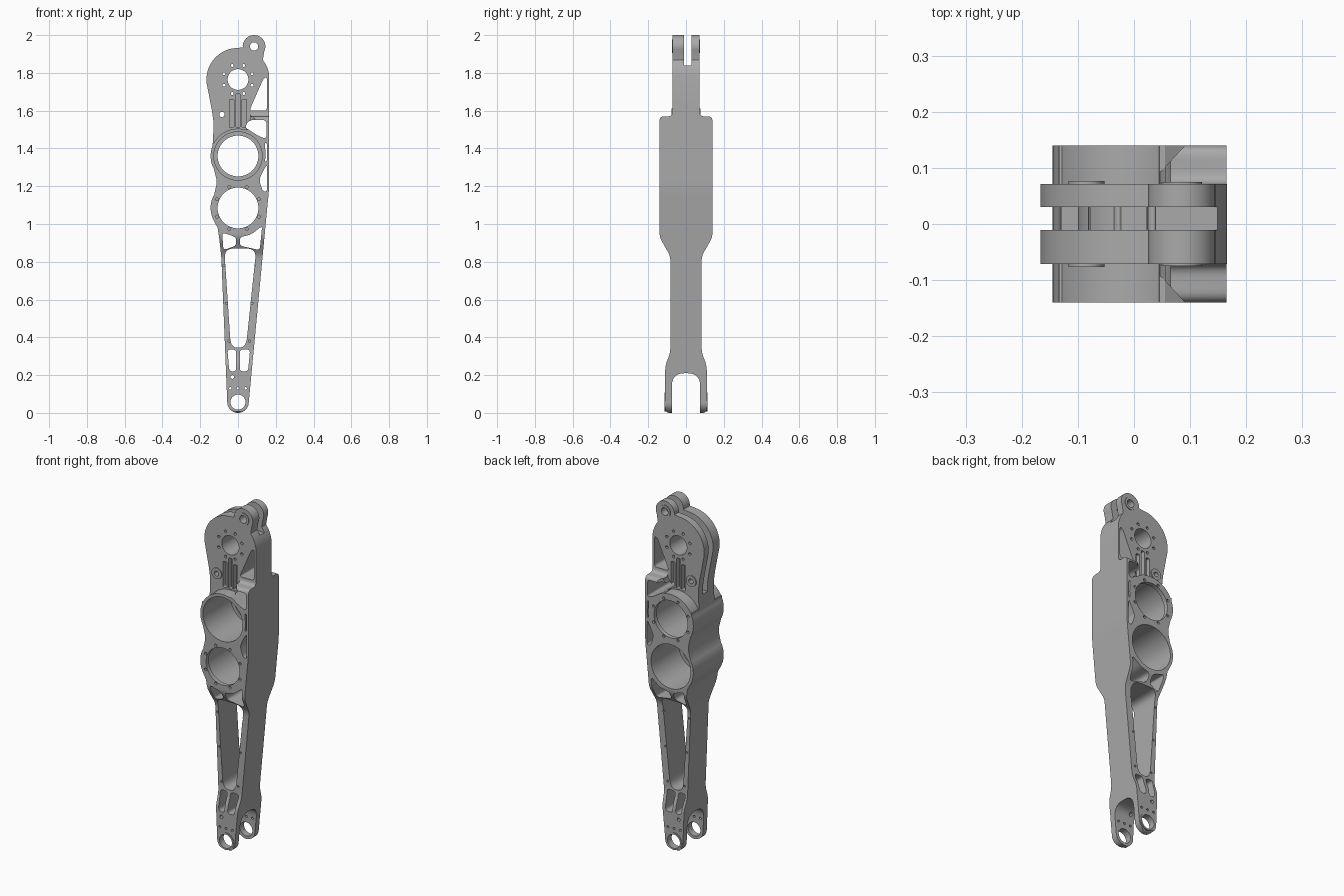
import bpy, bmesh, math
from mathutils import Vector, Matrix

old = bpy.data.objects.get("Cube")
if old:
    bpy.data.objects.remove(old)

grey = bpy.data.materials.new("machined_grey")
grey.use_nodes = True
grey.diffuse_color = (0.4, 0.4, 0.4, 1)
grey.node_tree.nodes["Principled BSDF"].inputs["Base Color"].default_value = (0.4, 0.4, 0.4, 1)


def arc(cx, cz, r, a0, a1, n=24):
    angles = [math.radians(a0 + (a1 - a0) * i / n) for i in range(n + 1)]
    return [(cx + r * math.cos(a), cz + r * math.sin(a)) for a in angles]


def circle(cx, cz, r, n=64):
    return arc(cx, cz, r, 0, 360, n)[:-1]


def rounded(pts, r, n=6):
    """Replace every corner of a polygon with a small curve."""
    out = []
    for i, p in enumerate(pts):
        p, a, b = Vector(p), Vector(pts[i - 1]), Vector(pts[(i + 1) % len(pts)])
        s = p + (a - p).normalized() * min(r, (a - p).length * 0.45)
        e = p + (b - p).normalized() * min(r, (b - p).length * 0.45)
        for k in range(n + 1):
            t = k / n
            out.append(tuple(s * (1 - t) ** 2 + p * 2 * t * (1 - t) + e * t * t))
    return out


def prism(name, outlines, lo, hi, axis="y"):
    """Extrude flat outlines along y (outline in x, z) or x (outline in y, z)."""
    bm = bmesh.new()
    for pts in outlines:
        put = (lambda p, d: (p[0], d, p[1])) if axis == "y" else (lambda p, d: (d, p[0], p[1]))
        face = bm.faces.new([bm.verts.new(put(p, lo)) for p in pts])
        geo = bmesh.ops.extrude_face_region(bm, geom=[face])["geom"]
        shift = put((0, 0), hi - lo)
        bmesh.ops.translate(bm, vec=shift, verts=[g for g in geo if isinstance(g, bmesh.types.BMVert)])
    bmesh.ops.recalc_face_normals(bm, faces=bm.faces)
    mesh = bpy.data.meshes.new(name)
    bm.to_mesh(mesh)
    bm.free()
    mesh.materials.append(grey)
    ob = bpy.data.objects.new(name, mesh)
    bpy.context.collection.objects.link(ob)
    return ob


def combine(target, tool, operation="DIFFERENCE"):
    mod = target.modifiers.new("cut", "BOOLEAN")
    mod.operation, mod.object, mod.solver = operation, tool, "EXACT"
    bpy.context.view_layer.objects.active = target
    bpy.ops.object.modifier_apply(modifier=mod.name)
    bpy.data.objects.remove(tool)


def smooth(ob):
    bpy.ops.object.select_all(action="DESELECT")
    ob.select_set(True)
    bpy.context.view_layer.objects.active = ob
    bpy.ops.object.shade_smooth_by_angle(angle=math.radians(30))


UPPER, LOWER, HEAD = 1.36, 1.085, 1.765

# Front outline of the whole link
outline = arc(0, 0.057, 0.057, 180, 360)
outline += rounded([(0.13, 0.89), (0.165, 1.18), (0.165, 1.5)], 0.05)[7:14]
outline += arc(0, HEAD, 0.167, 8, 38, 8) + arc(0.085, 1.94, 0.06, -25, 185)
outline += arc(0, HEAD, 0.167, 100, 188) + [(-0.138, 1.6), (-0.131, 1.55), (-0.13, 1.5)]
outline += arc(0, UPPER, 0.145, 158, 208, 12) + [(-0.115, 1.24), (-0.115, 1.205)]
outline += arc(0, LOWER, 0.145, 150, 208, 12) + [(-0.108, 0.98), (-0.1, 0.93), (-0.088, 0.82)]
link = prism("leg_link", [outline], -0.2, 0.2)

# Side profile: narrow head, wide bearing block, slim shank, forked foot
half = [(0.11, 0), (0.11, 0.25), (0.083, 0.32), (0.083, 0.83), (0.14, 0.93), (0.14, 1.57), (0.071, 1.57), (0.071, 2.05)]
side = half + [(-y, z) for y, z in reversed(half)]
combine(link, prism("side", [rounded(side, 0.025)], -0.3, 0.3, "x"), "INTERSECT")
fork = [(-0.075, -0.1), (0.075, -0.1), (0.075, 0.21), (-0.075, 0.21)]
combine(link, prism("fork", [rounded(fork, 0.07, 10)], -0.3, 0.3, "x"))

# Thin head plate above the upper bearing barrel, on both faces
shelf = [(-0.3, 1.7), (-0.3, 1.43)] + arc(0, UPPER, 0.145, 152, 72) + [(0.05, 1.53), (0.065, 1.56), (0.065, 1.7)]
for lo, hi in ((-0.3, -0.071), (0.071, 0.3)):
    combine(link, prism("shelf", [shelf], lo, hi))
for s in (-1, 1):
    bevel = [(0.04, s * 0.085), (0.1, s * 0.15), (0.04, s * 0.15)]
    tool = prism("bevel", [[(x, y) for x, y in bevel]], 1.5, 1.7)
    # Turn the wedge so it runs along z
    tool.data.transform(Matrix(((1, 0, 0, 0), (0, 0, 1, 0), (0, 1, 0, 0), (0, 0, 0, 1))))
    tool.data.flip_normals()
    combine(link, tool)

# Slot that splits the head into two cheeks
slot = [(-0.3, 2.1), (0.3, 2.1), (0.3, 1.84)] + arc(0, 1.74, 0.1, 89, 180)
slot += [(-0.1, 1.6), (-0.09, 1.53), (-0.1, 1.5), (-0.3, 1.5)]
combine(link, prism("slot", [slot], -0.011, 0.03))

# Windows cut right through
windows = [
    [(-0.073, 0.87), (0.097, 0.87), (0.042, 0.345), (-0.038, 0.345)],
    [(-0.056, 0.335), (-0.01, 0.335), (-0.01, 0.22), (-0.046, 0.22)],
    [(0.01, 0.335), (0.064, 0.335), (0.053, 0.22), (0.01, 0.22)],
    [(-0.084, 0.955), (-0.01, 0.93), (-0.01, 0.885), (-0.077, 0.862)],
    [(0.01, 0.93), (0.07, 0.945), (0.128, 0.99), (0.115, 0.862), (0.01, 0.885)],
    [(0.153, 1.78), (0.135, 1.77), (0.06, 1.6), (0.153, 1.6)],
    [(0.153, 1.315), (0.138, 1.29), (0.112, 1.235), (0.13, 1.175), (0.153, 1.17)],
    [(0.153, 1.43), (0.142, 1.43), (0.147, 1.36), (0.142, 1.33), (0.153, 1.33)],
    [(0.035, 1.513), (0.06, 1.55), (0.15, 1.55), (0.15, 1.45), (0.11, 1.465)],
]
for i, w in enumerate(windows):
    combine(link, prism("window", [rounded(w, 0.05 if i == 0 else 0.018)], -0.3, 0.3))

# Bearing barrels: wide bore from one face, bolted flange on the other
for z, lo, hi in ((UPPER, -0.3, 0.115), (LOWER, -0.115, 0.3)):
    combine(link, prism("bore", [circle(0, z, 0.108)], -0.31, 0.31))
    combine(link, prism("barrel", [circle(0, z, 0.128)], lo, hi))
    bolts = [circle(*p, 0.008, 12) for p in arc(0, z, 0.12, 22.5, 382.5, 8)[:-1]]
    flange = (0.125, 0.3) if hi < 0.2 else (-0.3, -0.125)
    combine(link, prism("bolts", bolts, *flange))

# Head bore with bolt circle, lug pin, guide pin, foot pin and foot screws
holes = [circle(0, HEAD, 0.055), circle(0.085, 1.94, 0.022, 24), circle(0, 0.057, 0.04),
         circle(-0.085, 1.58, 0.014, 16), circle(-0.03, 0.19, 0.01, 12)]
holes += [circle(*p, 0.008, 12) for p in arc(0, HEAD, 0.08, 22.5, 382.5, 8)[:-1]]
holes += [circle(x, 0.13, 0.007, 12) for x in (-0.04, 0, 0.04)]
combine(link, prism("holes", holes, -0.3, 0.3))

# Shallow guide channels below the head bore, and rim screws on the shank
channels = [rounded([(x - w, 1.51), (x + w, 1.51), (x + w, z), (x - w, z)], 0.006)
            for x, w, z in ((-0.034, 0.012, 1.66), (0, 0.01, 1.69), (0.034, 0.012, 1.66))]
screws = [circle(s * (0.052 + 0.068 * (z - 0.35)) + 0.006, z, 0.006, 10)
          for s in (-1, 1) for z in (0.38, 0.58, 0.78)]
for s in (-1, 1):
    combine(link, prism("channels", channels, *sorted((s * 0.045, s * 0.2))))
    combine(link, prism("screws", screws, *sorted((s * 0.07, s * 0.2))))
smooth(link)


# Small raised collars round the pins, on both faces
def collar(name, x, z, outer, inner, face, height):
    for s, tag in ((-1, "front"), (1, "back")):
        lo, hi = sorted((s * (face - 0.01), s * (face + height)))
        ring = prism(f"{name}_{tag}", [circle(x, z, outer, 48)], lo, hi)
        combine(ring, prism("inner", [circle(x, z, inner, 48)], -0.3, 0.3))
        smooth(ring)


collar("foot_collar", 0, 0.057, 0.05, 0.04, 0.11, 0.003)
collar("lug_collar", 0.085, 1.94, 0.036, 0.022, 0.071, 0.004)
collar("guide_pin_collar", -0.085, 1.58, 0.032, 0.014, 0.071, 0.006)
